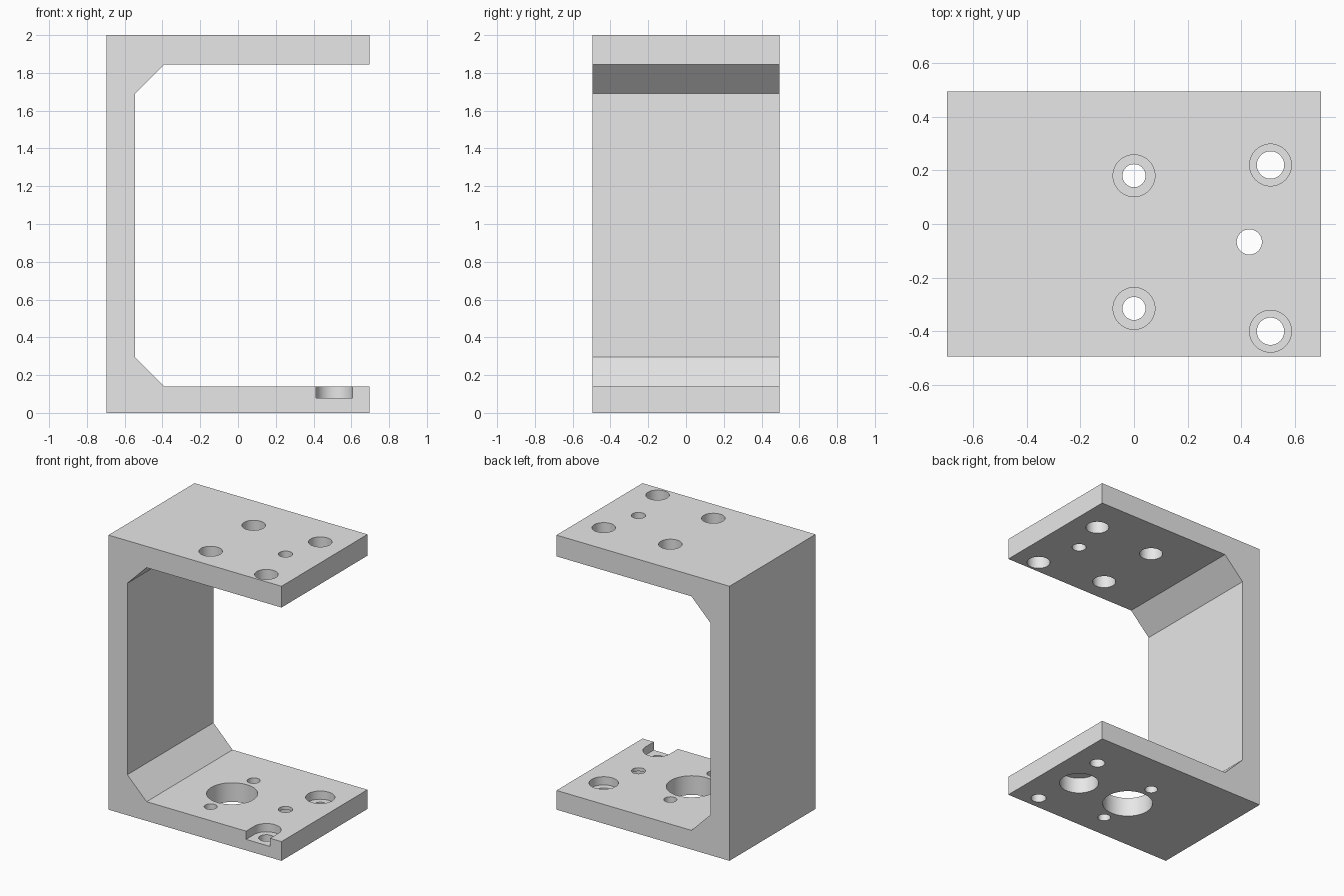
import bpy, bmesh, math
from mathutils import Vector

cube = bpy.data.objects.get("Cube")
if cube:
    bpy.data.objects.remove(cube, do_unlink=True)

metal = bpy.data.materials.new("plain grey metal")
metal.use_nodes = True
GREY = (0.8, 0.8, 0.8, 1)
metal.diffuse_color = GREY
metal.node_tree.nodes["Principled BSDF"].inputs["Base Color"].default_value = GREY

HALF_X, HALF_Y = 0.697, 0.495
FLOOR, CEILING = 0.14, 1.845     # inner faces of the two arms
WALL, CHAMFER = -0.545, 0.155


def prism(name, outline, direction):
    """Extrude a closed outline of 3D points along a direction."""
    bm = bmesh.new()
    face = bm.faces.new([bm.verts.new(p) for p in outline])
    ext = bmesh.ops.extrude_face_region(bm, geom=[face])
    moved = [v for v in ext["geom"] if isinstance(v, bmesh.types.BMVert)]
    bmesh.ops.translate(bm, verts=moved, vec=Vector(direction))
    bmesh.ops.recalc_face_normals(bm, faces=bm.faces)
    mesh = bpy.data.meshes.new(name)
    bm.to_mesh(mesh)
    bm.free()
    mesh.materials.append(metal)
    obj = bpy.data.objects.new(name, mesh)
    bpy.context.collection.objects.link(obj)
    return obj


def arc(x, y, r, z, turn=2 * math.pi, steps=48):
    count = steps if turn > 6 else steps + 1
    return [(x + r * math.cos(turn * i / steps),
             y + r * math.sin(turn * i / steps), z) for i in range(count)]


# C-shaped bracket with chamfered inner corners
section = [(-HALF_X, 0), (HALF_X, 0), (HALF_X, FLOOR), (WALL + CHAMFER, FLOOR),
           (WALL, FLOOR + CHAMFER), (WALL, CEILING - CHAMFER),
           (WALL + CHAMFER, CEILING), (HALF_X, CEILING), (HALF_X, 2), (-HALF_X, 2)]
bracket = prism("bracket", [(x, -HALF_Y, z) for x, z in section], (0, 2 * HALF_Y, 0))


def cut(outline, height):
    cutter = prism("cutter", outline, (0, 0, height))
    cutter.hide_render = True
    mod = bracket.modifiers.new("cut", "BOOLEAN")
    mod.operation = "DIFFERENCE"
    mod.solver = "EXACT"
    mod.object = cutter
    bpy.context.view_layer.objects.active = bracket
    bpy.ops.object.modifier_apply(modifier=mod.name)
    bpy.data.objects.remove(cutter, do_unlink=True)


def drill(x, y, r, low, high):
    cut(arc(x, y, r, low), high - low)


MID_Y = -0.067
inner_holes = [(0, 0.18), (0, -0.315)]
outer_holes = [(0.509, 0.22), (0.509, -0.4)]

# Upper arm: four access holes and a centre hole
for x, y in inner_holes + outer_holes:
    drill(x, y, 0.078, 1.7, 2.1)
drill(0.43, MID_Y, 0.047, 1.7, 2.1)

# Lower arm: large bore with screw holes on either side
drill(0, MID_Y, 0.169, -0.1, 0.3)
for x, y in inner_holes:
    drill(x, y, 0.043, -0.1, 0.3)
for x, y in outer_holes:
    drill(x, y, 0.051, -0.1, 0.3)

# Round recess under the lower arm with a small hole through it
drill(0.43, MID_Y, 0.132, -0.1, 0.115)
drill(0.43, MID_Y, 0.047, 0.05, 0.3)

# Counterbore at the back, open-ended slot counterbore at the front
BORE = 0.097
bx, by = outer_holes[0]
drill(bx, by, BORE, 0.08, 0.3)
sx, sy = outer_holes[1]
slot = arc(sx, sy, BORE, 0.08, math.pi, 24)
slot += [(sx - BORE, -0.6, 0.08), (sx + BORE, -0.6, 0.08)]
cut(slot, 0.22)

# Smooth bores, crisp edges
bpy.ops.object.select_all(action="DESELECT")
bracket.select_set(True)
bpy.context.view_layer.objects.active = bracket
bpy.ops.object.shade_smooth_by_angle(angle=math.radians(30))
